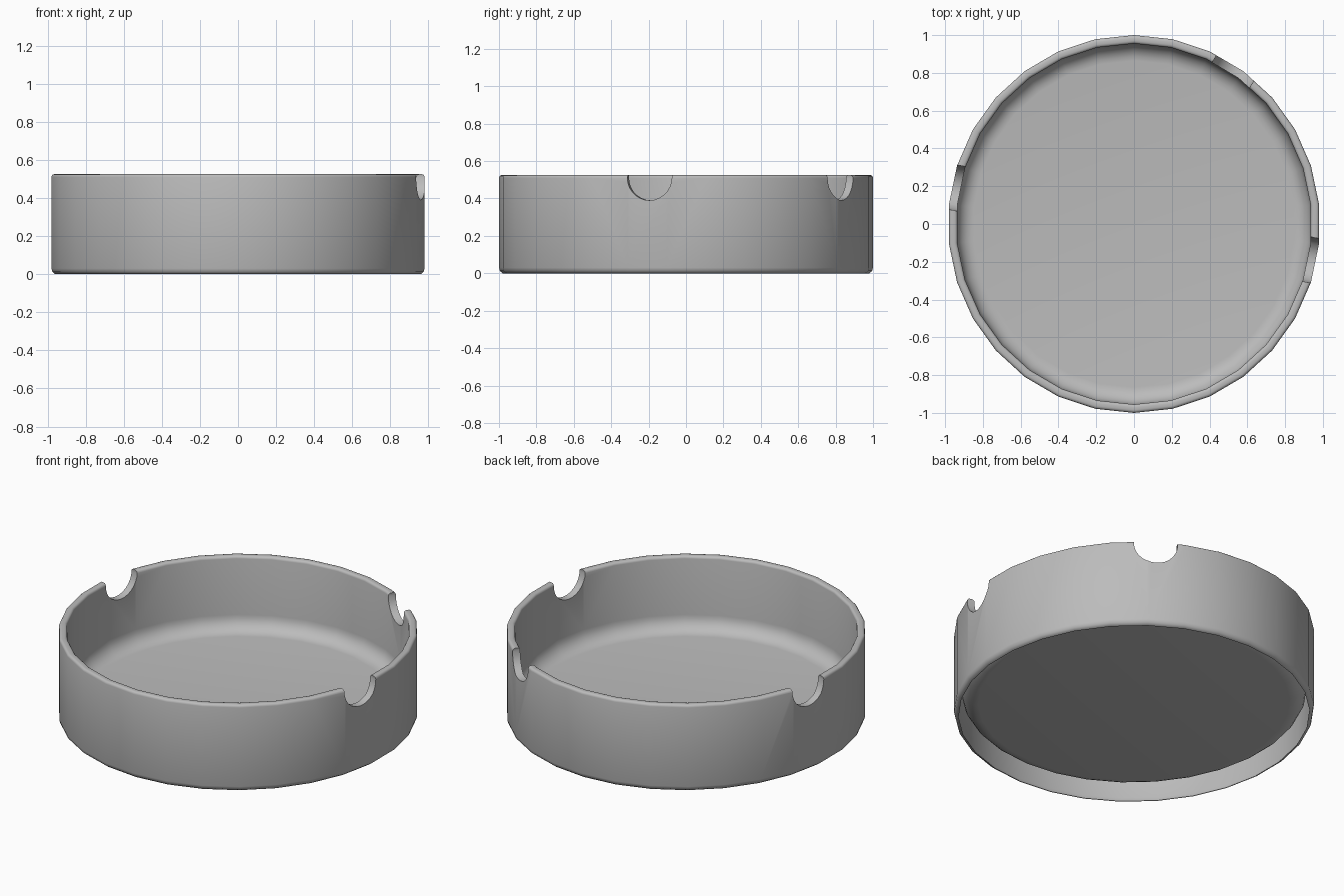
import bpy, bmesh
from math import sin, cos, pi, radians
from mathutils import Matrix

SIDES = 30
HEIGHT = 0.525
SQUASH_X = 0.985          # the dish is very slightly oval

old = bpy.data.objects.get("Cube")
if old:
    bpy.data.objects.remove(old, do_unlink=True)

# Single grey material
grey = bpy.data.materials.new("plain grey")
grey.use_nodes = True
colour = (0.5, 0.5, 0.5, 1)
grey.diffuse_color = colour
grey.node_tree.nodes["Principled BSDF"].inputs["Base Color"].default_value = colour


def make_object(name, bm):
    bmesh.ops.recalc_face_normals(bm, faces=bm.faces)
    mesh = bpy.data.meshes.new(name)
    bm.to_mesh(mesh)
    bm.free()
    mesh.materials.append(grey)
    obj = bpy.data.objects.new(name, mesh)
    bpy.context.collection.objects.link(obj)
    return obj


def arc(cx, cz, r, start, end, steps):
    angles = [radians(start + (end - start) * i / steps) for i in range(steps + 1)]
    return [(cx + r * cos(a), cz + r * sin(a)) for a in angles]


def lathe(name, profile):
    bm = bmesh.new()
    verts = [bm.verts.new((0, r, z)) for r, z in profile]
    edges = [bm.edges.new(pair) for pair in zip(verts, verts[1:])]
    bmesh.ops.spin(bm, geom=verts + edges, cent=(0, 0, 0), axis=(0, 0, 1),
                   angle=2 * pi, steps=SIDES)
    bmesh.ops.remove_doubles(bm, verts=bm.verts, dist=0.0005)
    bmesh.ops.scale(bm, verts=bm.verts, vec=(SQUASH_X, 1, 1))
    return make_object(name, bm)


# Dish section: floor, coved inner wall, rounded rim, outer wall, hollow underside
profile = [(0, 0.08)]
profile += arc(0.865, 0.17, 0.09, -90, 0, 6)
profile += arc(0.97, HEIGHT - 0.015, 0.015, 180, 90, 3)
profile += arc(0.985, HEIGHT - 0.015, 0.015, 90, 0, 3)
profile += [(1, 0.03), (0.995, 0.012), (0.98, 0)]
profile += [(0.975, 0), (0.99, 0.03), (0.99, 0.3), (0.963, 0.3)]
profile += arc(0.865, 0.17, 0.098, 0, -90, 6)
profile += [(0, 0.072)]
dish = lathe("dish", profile)

# Three round rests cut through the rim
for angle in (-11.5, 57, 168.5):
    bm = bmesh.new()
    bmesh.ops.create_cone(bm, cap_ends=True, segments=28, radius1=0.121,
                          radius2=0.121, depth=0.4)
    turn = Matrix.Rotation(radians(angle), 4, "Z")
    place = Matrix.Translation((0.97, 0, 0.511)) @ Matrix.Rotation(pi / 2, 4, "Y")
    bmesh.ops.transform(bm, matrix=turn @ place, verts=bm.verts)
    cutter = make_object("rest_cutter", bm)
    cutter.hide_render = True

    cut = dish.modifiers.new("rest", "BOOLEAN")
    cut.operation = "DIFFERENCE"
    cut.solver = "EXACT"
    cut.object = cutter
    bpy.context.view_layer.objects.active = dish
    bpy.ops.object.modifier_apply(modifier=cut.name)
    bpy.data.objects.remove(cutter, do_unlink=True)

# Smooth shading with crisp rest edges
bpy.ops.object.select_all(action="DESELECT")
dish.select_set(True)
bpy.context.view_layer.objects.active = dish
bpy.ops.object.shade_smooth_by_angle(angle=radians(40))
